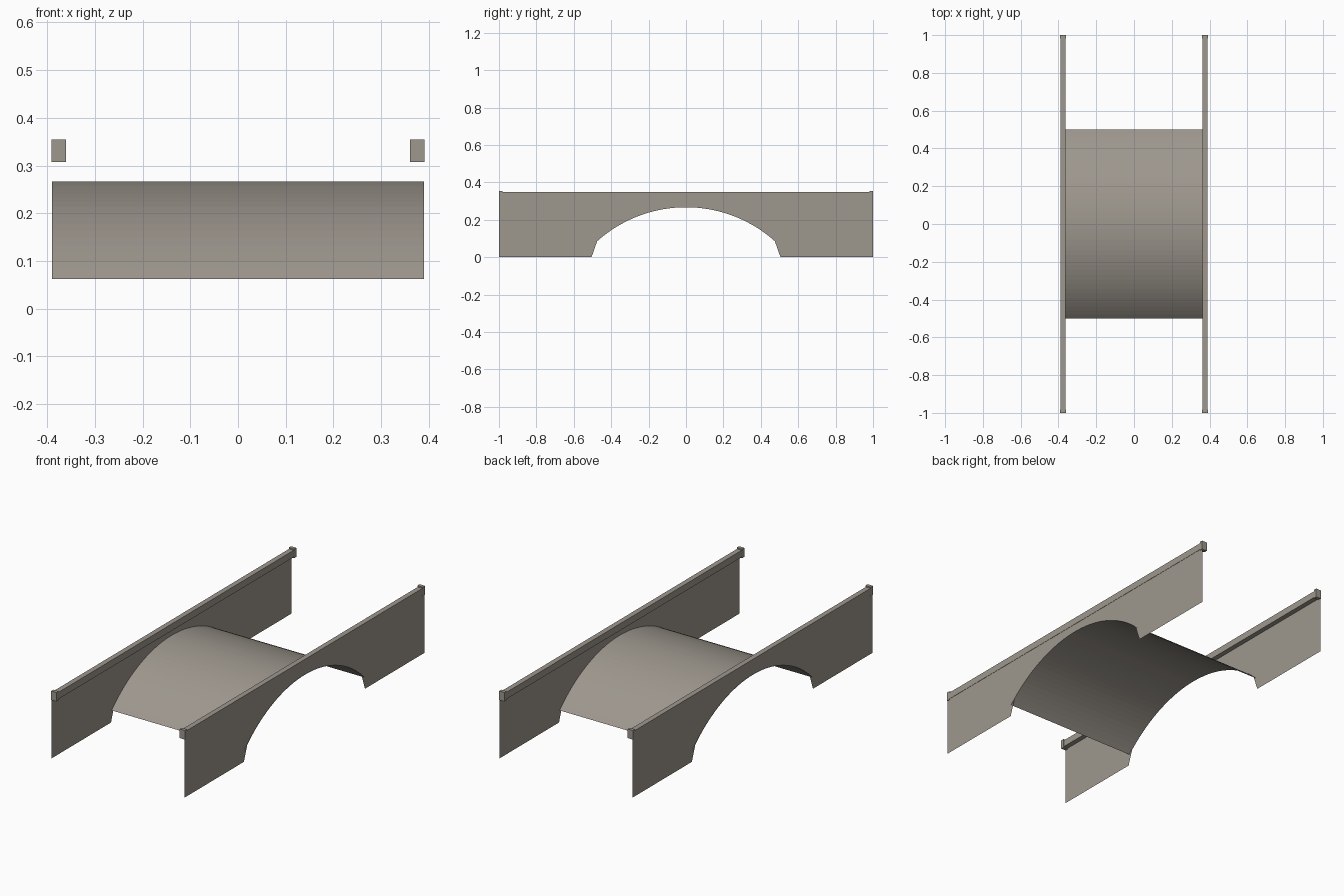
import bpy, bmesh, math

cube = bpy.data.objects.get("Cube")
if cube:
    bpy.data.objects.remove(cube, do_unlink=True)

stone = bpy.data.materials.new("warm_grey_stone")
stone.use_nodes = True
colour = (0.34, 0.31, 0.27, 1)
stone.diffuse_color = colour
stone.node_tree.nodes["Principled BSDF"].inputs["Base Color"].default_value = colour

HALF_WIDTH = 0.39
WALL_X = 0.388
SPAN, CROWN, RADIUS = 0.5, 0.267, 0.712


def finish(name, bm):
    mesh = bpy.data.meshes.new(name)
    bm.to_mesh(mesh)
    bm.free()
    mesh.materials.append(stone)
    obj = bpy.data.objects.new(name, mesh)
    bpy.context.collection.objects.link(obj)
    return obj


def box(name, low, high):
    bm = bmesh.new()
    bmesh.ops.create_cube(bm, size=1)
    for v in bm.verts:
        v.co = [(a + b) / 2 + c * (b - a) for a, b, c in zip(low, high, v.co)]
    return finish(name, bm)


def arc(half, steps):
    """Points (y, z) along the arch from -half to half."""
    limit = math.asin(half / RADIUS)
    angles = [limit * (2 * i / steps - 1) for i in range(steps + 1)]
    return [(RADIUS * math.sin(a), CROWN - RADIUS * (1 - math.cos(a))) for a in angles]


# Barrel vault sheet
bm = bmesh.new()
rows = [[bm.verts.new((x, y, z)) for x in (-HALF_WIDTH, HALF_WIDTH)] for y, z in arc(SPAN, 40)]
for a, b in zip(rows, rows[1:]):
    bm.faces.new((a[0], a[1], b[1], b[0]))
finish("arch_vault", bm)

for side, name in ((-1, "right"), (1, "left")):
    # Side wall sheet with the arch opening cut out
    bm = bmesh.new()
    lower = [(-1, 0), (-0.505, 0)] + arc(0.475, 36) + [(0.505, 0), (1, 0)]
    columns = [[bm.verts.new((side * WALL_X, y, h)) for h in (z, 0.32)] for y, z in lower]
    for a, b in zip(columns, columns[1:]):
        corners = (a[0], b[0], b[1], a[1])
        bm.faces.new(corners if side > 0 else corners[::-1])
    finish(name + "_wall", bm)

    # Coping rail and its end blocks
    xs = sorted((side * 0.362, side * 0.3895))
    box(name + "_rail", (xs[0], -0.99, 0.312), (xs[1], 0.99, 0.348))
    xs = sorted((side * 0.36, side * 0.391))
    for end, where in ((-1, "front"), (1, "back")):
        ys = sorted((end * 0.982, end))
        box(f"{name}_{where}_end_block", (xs[0], ys[0], 0.307), (xs[1], ys[1], 0.355))
